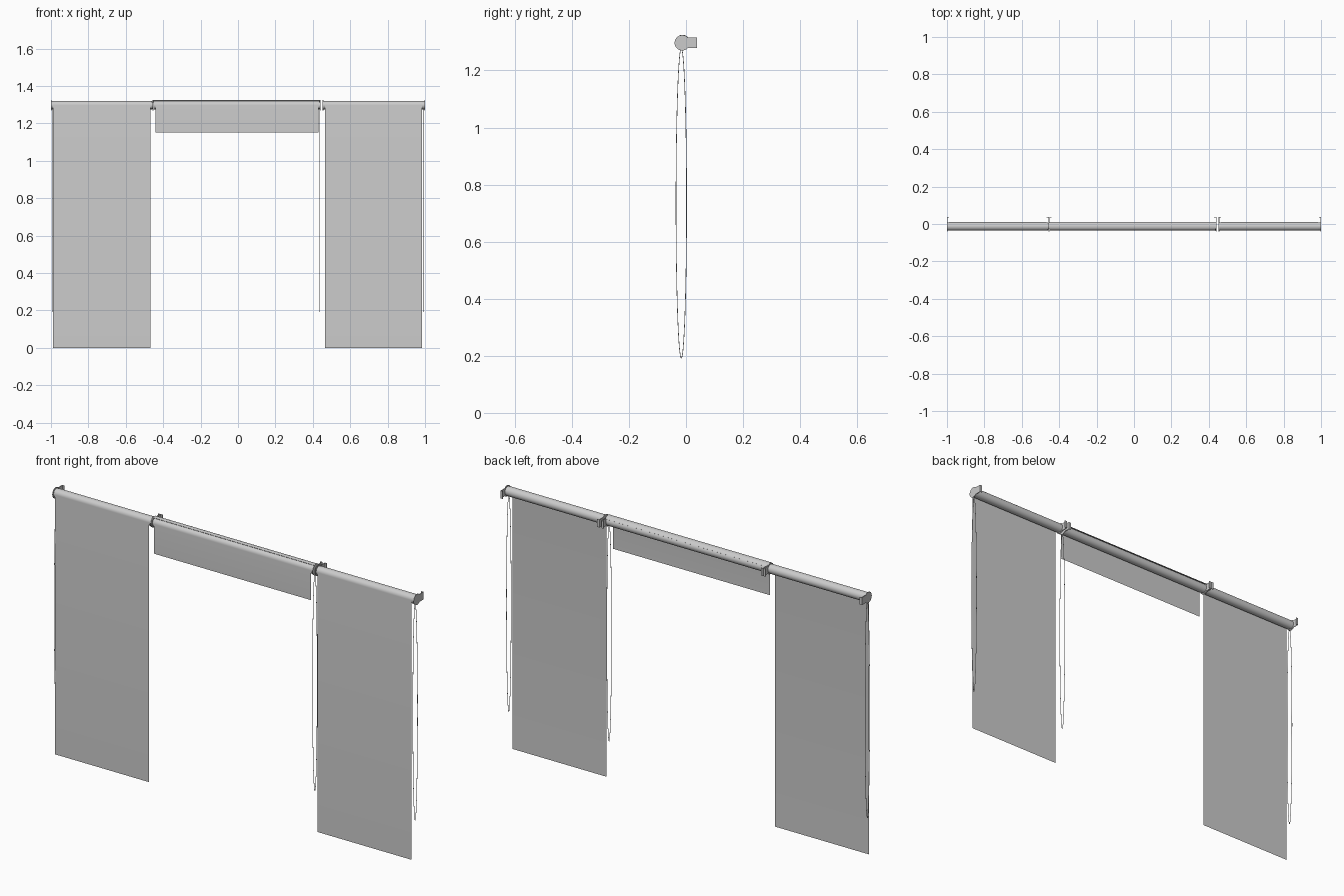
import bpy, bmesh, math

if "Cube" in bpy.data.objects:
    bpy.data.objects.remove(bpy.data.objects["Cube"])

CY, CZ, R = -0.013, 1.297, 0.023   # roller axis and radius


def make(name, bm, smooth=True):
    bmesh.ops.recalc_face_normals(bm, faces=bm.faces)
    me = bpy.data.meshes.new(name)
    bm.to_mesh(me)
    bm.free()
    ob = bpy.data.objects.new(name, me)
    bpy.context.collection.objects.link(ob)
    if smooth:
        bpy.context.view_layer.objects.active = ob
        ob.select_set(True)
        bpy.ops.object.shade_smooth_by_angle(angle=math.radians(35))
        ob.select_set(False)
    return ob


def sheet(name, profile, x0, x1):
    # open (y, z) profile swept along x
    bm = bmesh.new()
    a = [bm.verts.new((x0, y, z)) for y, z in profile]
    b = [bm.verts.new((x1, y, z)) for y, z in profile]
    for i in range(len(a) - 1):
        bm.faces.new((a[i], a[i + 1], b[i + 1], b[i]))
    return make(name, bm)


def solid(name, profile, x0, x1):
    # closed (y, z) profile extruded along x, with end caps
    bm = bmesh.new()
    f = bm.faces.new([bm.verts.new((x0, y, z)) for y, z in profile])
    ext = bmesh.ops.extrude_face_region(bm, geom=[f])['geom']
    for v in ext:
        if isinstance(v, bmesh.types.BMVert):
            v.co.x = x1
    if f.is_valid and len(bm.faces) < len(profile) + 2:
        bm.faces.new([bm.verts.new((x0, y, z)) for y, z in profile])
    return make(name, bm)


def arc(r, a0, a1, n):
    return [(CY + r * math.cos(math.radians(a0 + (a1 - a0) * i / n)),
             CZ + r * math.sin(math.radians(a0 + (a1 - a0) * i / n))) for i in range(n + 1)]


def bracket(name, x, side):
    # round end plate with a tab running back to the wall
    t = math.degrees(math.asin(0.019 / 0.027))
    outline = arc(0.027, t, 360 - t, 32) + [(0.038, CZ - 0.019), (0.038, CZ + 0.019)]
    solid(name + "_plate", outline, x, x - side * 0.003)
    # hub carrying the roller
    solid(name + "_hub", arc(0.017, 0, 345, 23), x - side * 0.003, x - side * 0.012)
    # wall flange
    solid(name + "_flange", [(0.035, CZ - 0.019), (0.038, CZ - 0.019),
                             (0.038, CZ + 0.019), (0.035, CZ + 0.019)], x, x - side * 0.012)


def chain(name, x):
    # thin pull-cord loop
    n = 64
    cu = bpy.data.curves.new(name, 'CURVE')
    cu.dimensions = '3D'
    cu.bevel_depth = 0.0013
    cu.bevel_resolution = 1
    sp = cu.splines.new('POLY')
    sp.points.add(n - 1)
    for i, p in enumerate(sp.points):
        a = 2 * math.pi * i / n
        p.co = (x, -0.0165 + 0.0185 * math.cos(a), 0.735 + 0.543 * math.sin(a), 1)
    sp.use_cyclic_u = True
    bpy.context.collection.objects.link(bpy.data.objects.new(name, cu))


# name, bracket left, bracket right, fabric left, fabric right, fabric bottom, chain x
blinds = [("left", -1.0, -0.455, -0.988, -0.468, 0.0, -0.992),
          ("middle", -0.453, 0.441, -0.441, 0.43, 1.15, 0.437),
          ("right", 0.453, 1.0, 0.465, 0.985, 0.0, 0.992)]

for name, b0, b1, f0, f1, bottom, cx in blinds:
    # core tube
    solid(name + "_roller_tube", arc(R - 0.001, 0, 348.75, 31), b0 + 0.004, b1 - 0.004)
    # fabric: one wrap round the tube, then the hanging drop at the front
    sheet(name + "_fabric", arc(R, -178, 180, 40)[::1] + [(CY - R, bottom)], f0, f1)
    bracket(name + "_bracket_a", b0, -1)
    bracket(name + "_bracket_b", b1, 1)
    chain(name + "_chain", cx)

# curved cover rail over the middle roller
cover = arc(0.028, 35, 115, 10) + arc(0.026, 115, 35, 10)
solid("middle_cover_rail", cover, -0.455, 0.441)
